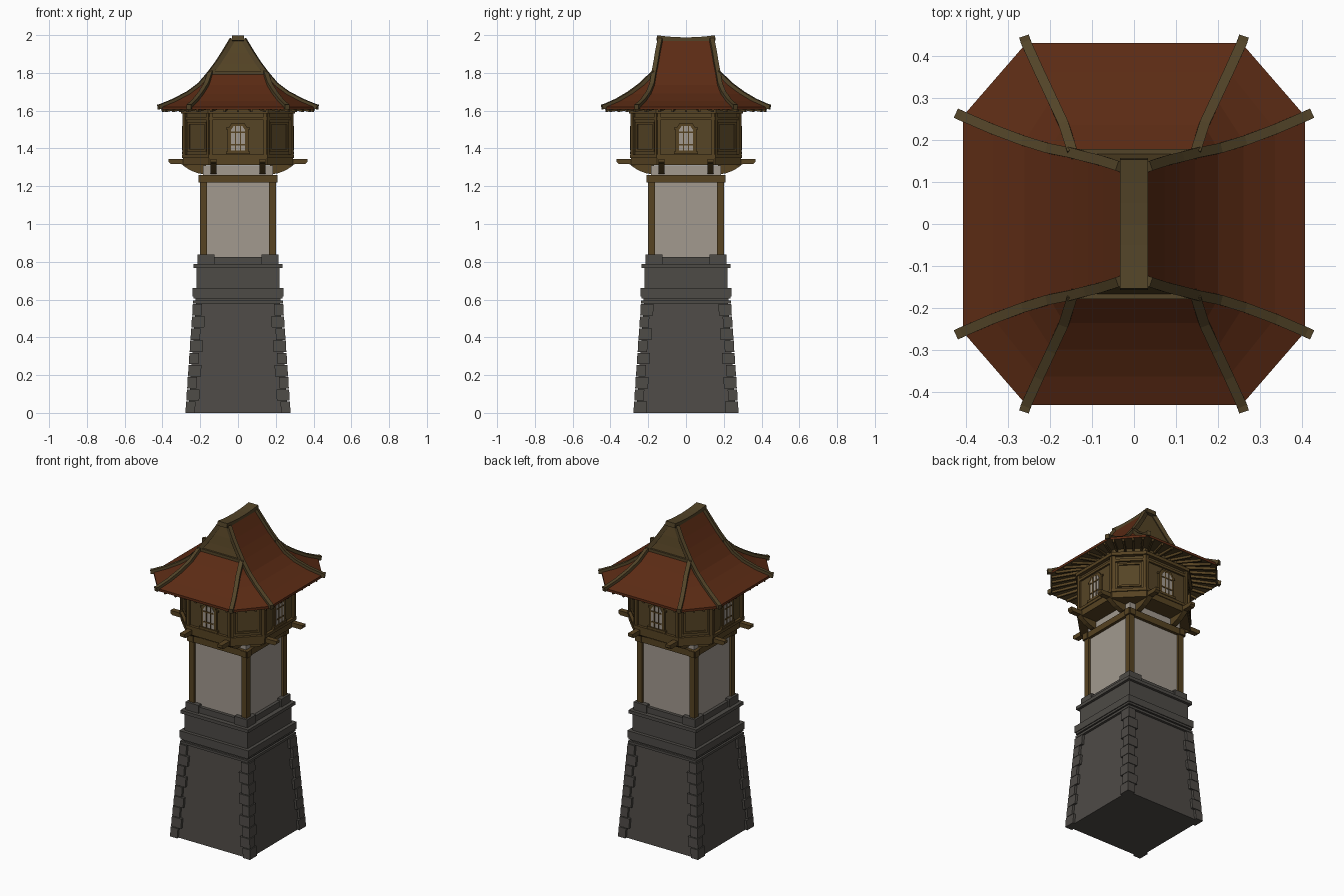
import bpy, bmesh, math
from mathutils import Vector

if "Cube" in bpy.data.objects:
    bpy.data.objects.remove(bpy.data.objects["Cube"])

def mat(name, rgb):
    m = bpy.data.materials.new(name)
    m.diffuse_color = (*rgb, 1)
    m.use_nodes = True
    m.node_tree.nodes["Principled BSDF"].inputs["Base Color"].default_value = m.diffuse_color
    return m

STONE = mat("dark_stone", (0.075, 0.069, 0.061))
PLASTER = mat("grey_plaster", (0.36, 0.32, 0.275))
BEAM = mat("brown_beam", (0.095, 0.056, 0.016))
PANEL = mat("brown_panel", (0.092, 0.058, 0.019))
TRIM = mat("roof_trim_wood", (0.085, 0.057, 0.021))
TILE = mat("red_brown_roof", (0.105, 0.024, 0.007))
SIGNS = [(sx, sy) for sx in (1, -1) for sy in (1, -1)]
parts = {}

def part(name, m):
    return parts.setdefault(name, (bmesh.new(), m))[0]

def loft(bm, *rings):
    """Closed skin through rings of equal point count, capped at both ends."""
    vs = [[bm.verts.new(p) for p in r] for r in rings]
    n = len(vs[0])
    bm.faces.new(vs[0][::-1])
    bm.faces.new(vs[-1])
    for a, b in zip(vs, vs[1:]):
        for i in range(n):
            j = (i + 1) % n
            bm.faces.new((a[i], a[j], b[j], b[i]))

def rect(x0, x1, y0, y1, z):
    return [(x0, y0, z), (x1, y0, z), (x1, y1, z), (x0, y1, z)]

def box(bm, x0, x1, y0, y1, z0, z1):
    loft(bm, rect(x0, x1, y0, y1, z0), rect(x0, x1, y0, y1, z1))

def block(bm, r0, z0, z1, r1=None):
    r1 = r1 or r0
    loft(bm, rect(-r0, r0, -r0, r0, z0), rect(-r1, r1, -r1, r1, z1))

def octa(a, b, z):
    return [(b, -a, z), (a, -b, z), (a, b, z), (b, a, z),
            (-b, a, z), (-a, b, z), (-a, -b, z), (-b, -a, z)]

def sweep(bm, pts, w, h):
    """Rectangular bar along a path; path is the centre of the bar."""
    pts = [Vector(p) for p in pts]
    rings = []
    for i, p in enumerate(pts):
        t = pts[min(i + 1, len(pts) - 1)] - pts[max(i - 1, 0)]
        s = Vector((-t.y, t.x, 0)).normalized() * w / 2
        u = t.cross(s).normalized() * h / 2
        rings.append([p - s - u, p + s - u, p + s + u, p - s + u])
    loft(bm, *rings)

def on_face(k, d, u, n, z):
    """Point on octagon face k: u along the face, n outward from distance d."""
    a = k * math.pi / 4
    return (math.cos(a) * (d + n) - math.sin(a) * u, math.sin(a) * (d + n) + math.cos(a) * u, z)

def plate(bm, k, d, outline, n0, n1):
    loft(bm, [on_face(k, d, u, n0, z) for u, z in outline],
         [on_face(k, d, u, n1, z) for u, z in outline])

def bar(bm, k, d, u0, u1, z0, z1, n1, n0=-0.01):
    plate(bm, k, d, [(u0, z0), (u1, z0), (u1, z1), (u0, z1)], n0, n1)

# Tapered stone base with bands and low parapet
bm = part("stone_base", STONE)
block(bm, 0.264, 0, 0.585, 0.222)
bm = part("stone_bands", STONE)
for r, z0, z1 in [(0.237, 0.58, 0.595), (0.225, 0.595, 0.61), (0.235, 0.605, 0.617), (0.24, 0.617, 0.66),
                  (0.219, 0.655, 0.77), (0.235, 0.768, 0.788), (0.206, 0.785, 0.825)]:
    block(bm, r, z0, z1)

# Corner stones, alternating long and short
bm = part("corner_stones", STONE)
N = 9
for sx, sy in SIGNS:
    for i in range(N):
        z0, z1 = 0.58 * i / N, 0.58 * (i + 1) / N - 0.004
        o = 0.278 - 0.040 * i / N
        lx, ly = (0.068, 0.05) if i % 2 else (0.05, 0.068)
        o0, o1 = o, o - 0.003
        loft(bm, rect(sx * (o0 - lx), sx * o0, sy * (o0 - ly), sy * o0, z0),
             rect(sx * (o1 - lx), sx * o1, sy * (o1 - ly), sy * o1, z1))
    box(bm, sx * 0.125, sx * 0.214, sy * 0.125, sy * 0.214, 0.785, 0.838)

# Plaster shaft with timber frame
block(part("plaster_shaft", PLASTER), 0.186, 0.82, 1.31)
bm = part("shaft_posts", BEAM)
for sx, sy in SIGNS:
    box(bm, sx * 0.164, sx * 0.2, sy * 0.164, sy * 0.2, 0.82, 1.24)
bm = part("shaft_top_beams", BEAM)
for s in (1, -1):
    box(bm, -0.21, 0.21, s * 0.165, s * 0.204, 1.22, 1.26)
    box(bm, s * 0.165, s * 0.204, -0.21, 0.21, 1.221, 1.259)

# Cantilever arms with curved corbels, two per side
bm = part("floor_brackets", BEAM)
corbel = [(0.17, 1.262), (0.21, 1.268), (0.25, 1.283), (0.28, 1.302), (0.30, 1.318),
          (0.355, 1.318), (0.368, 1.328), (0.368, 1.345), (0.17, 1.345)]
for k in (0, 2, 4, 6):
    for u in (-0.13, 0.13):
        loft(bm, *[[on_face(k, 0, u + e, r, z) for r, z in corbel] for e in (-0.016, 0.016)])

# Octagonal lookout room
loft(part("room_floor", BEAM), octa(0.292, 0.153, 1.312), octa(0.292, 0.153, 1.35))
loft(part("room_walls", PANEL), octa(0.28, 0.148, 1.34), octa(0.28, 0.148, 1.64))
bm = part("room_rails", BEAM)
for a, z0, z1 in [(0.297, 1.35, 1.368), (0.291, 1.55, 1.566), (0.302, 1.585, 1.605)]:
    loft(bm, octa(a, a * 0.528, z0), octa(a, a * 0.528, z1))
bm = part("room_posts", BEAM)
frames, panes, lattice = part("window_frames", BEAM), part("window_panes", PLASTER), part("window_lattice", BEAM)
for k in range(8):
    d, hw = (0.28, 0.148) if k % 2 == 0 else (0.3026, 0.0933)
    for s in (1, -1):
        bar(bm, k, d, s * (hw - 0.014), s * (hw + 0.004), 1.35, 1.61, 0.014)
    if k % 2:  # framed blank panel on diagonal faces
        for s in (1, -1):
            bar(frames, k, d, s * 0.058, s * 0.07, 1.385, 1.54, 0.008)
        for z in (1.385, 1.528):
            bar(frames, k, d, -0.07, 0.07, z, z + 0.012, 0.008)
        continue
    arch = lambda w, z0, z1: [(-w, z0), (w, z0), (w, z1 - w * 0.6), (w * 0.6, z1),
                              (-w * 0.6, z1), (-w, z1 - w * 0.6)]
    plate(frames, k, d, arch(0.055, 1.375, 1.535), -0.01, 0.01)
    bar(frames, k, d, -0.064, 0.064, 1.37, 1.385, 0.017)
    bar(frames, k, d, -0.064, 0.064, 1.50, 1.51, 0.008)
    plate(panes, k, d, arch(0.037, 1.388, 1.52), 0.008, 0.013)
    for u in (-0.014, 0.014):
        bar(lattice, k, d, u - 0.003, u + 0.003, 1.388, 1.52, 0.016, 0.01)
    for z in (1.42, 1.485):
        bar(lattice, k, d, -0.036, 0.036, z - 0.004, z + 0.004, 0.016, 0.01)

# Concave hip-and-gable roof skin
top = [(0.03, 0.135, 1.975), (0.072, 0.149, 1.905), (0.108, 0.158, 1.85)]
knee = (0.145, 0.168, 1.80)
side = [knee, (0.20, 0.179, 1.735), (0.26, 0.197, 1.69), (0.335, 0.225, 1.65), (0.407, 0.256, 1.62)]
front = [knee, (0.166, 0.235, 1.735), (0.195, 0.298, 1.688), (0.225, 0.362, 1.65), (0.256, 0.43, 1.62)]
mir = lambda p, sx, sy: Vector((p[0] * sx, p[1] * sy, p[2]))
bm = part("roof_skin", TILE)
gable = part("gable_walls", PANEL)

def strip(bm, a, b):
    for i in range(len(a) - 1):
        quad = [a[i], b[i], b[i + 1], a[i + 1]]
        if (quad[0] - quad[1]).length < 1e-6:
            quad.pop(1)
        bm.faces.new([bm.verts.new(p) for p in quad])

low = lambda pts: pts + [(*pts[-1][:2], 1.605)]  # adds the eave edge
for s in (1, -1):
    strip(bm, *[[mir(p, s, t) for p in top + low(side)] for t in (1, -1)])
    strip(bm, *[[mir(p, t, s) for p in low(front)] for t in (1, -1)])
    strip(gable, *[[mir(p, t, s) for p in top + [knee]] for t in (1, -1)])
for sx, sy in SIGNS:
    strip(bm, *[[mir(p, sx, sy) for p in low(c)] for c in (side, front)])
bmesh.ops.remove_doubles(bm, verts=bm.verts, dist=1e-5)

# Wooden eave underside and rafters
inner = octa(0.28, 0.148, 1.635)
outer = [(x, y, 1.605) for sx, sy, c in [(1, -1, front), (1, -1, side), (1, 1, side), (1, 1, front),
         (-1, 1, front), (-1, 1, side), (-1, -1, side), (-1, -1, front)] for x, y, z in [mir(c[-1], sx, sy)]]
under, rafters = part("eave_underside", PANEL), part("eave_rafters", BEAM)
for i in range(8):
    j = (i + 1) % 8
    a, b, c, d = [Vector(p) for p in (inner[i], inner[j], outer[i], outer[j])]
    under.faces.new([under.verts.new(p) for p in (a, b, d, c)])
    n = 4 if i % 2 == 0 else 7
    for m in range(n):
        t = (m + 0.5) / n
        sweep(rafters, [a.lerp(b, t) - Vector((0, 0, 0.006)), c.lerp(d, t) * 0.985 + Vector((0, 0, 0.022))], 0.012, 0.02)

# Ridge beam, hip ribs and gable sills
bm = part("roof_ribs", TRIM)
for sx, sy in SIGNS:
    for path, end in ((top + side, (0.422, 0.263, 1.618)), (front, (0.261, 0.445, 1.618))):
        sweep(bm, [mir(p, sx, sy) + Vector((0, 0, 0.002)) for p in path + [end]], 0.024, 0.026)
for s in (1, -1):
    box(bm, -0.15, 0.15, s * 0.155, s * 0.178, 1.787, 1.808)
sweep(part("ridge_beam", TRIM), [(0, y, 1.974 + 0.46 * y * y) for y in (-0.155, -0.1, -0.05, 0, 0.05, 0.1, 0.155)],
      0.066, 0.028)

# Turn every part into an object
for name, (bm, m) in parts.items():
    bmesh.ops.recalc_face_normals(bm, faces=bm.faces)
    me = bpy.data.meshes.new(name)
    if name in ("eave_underside",):
        for f in bm.faces:
            if f.normal.z > 0:
                f.normal_flip()
    bm.to_mesh(me)
    bm.free()
    me.materials.append(m)
    ob = bpy.data.objects.new(name, me)
    bpy.context.collection.objects.link(ob)
